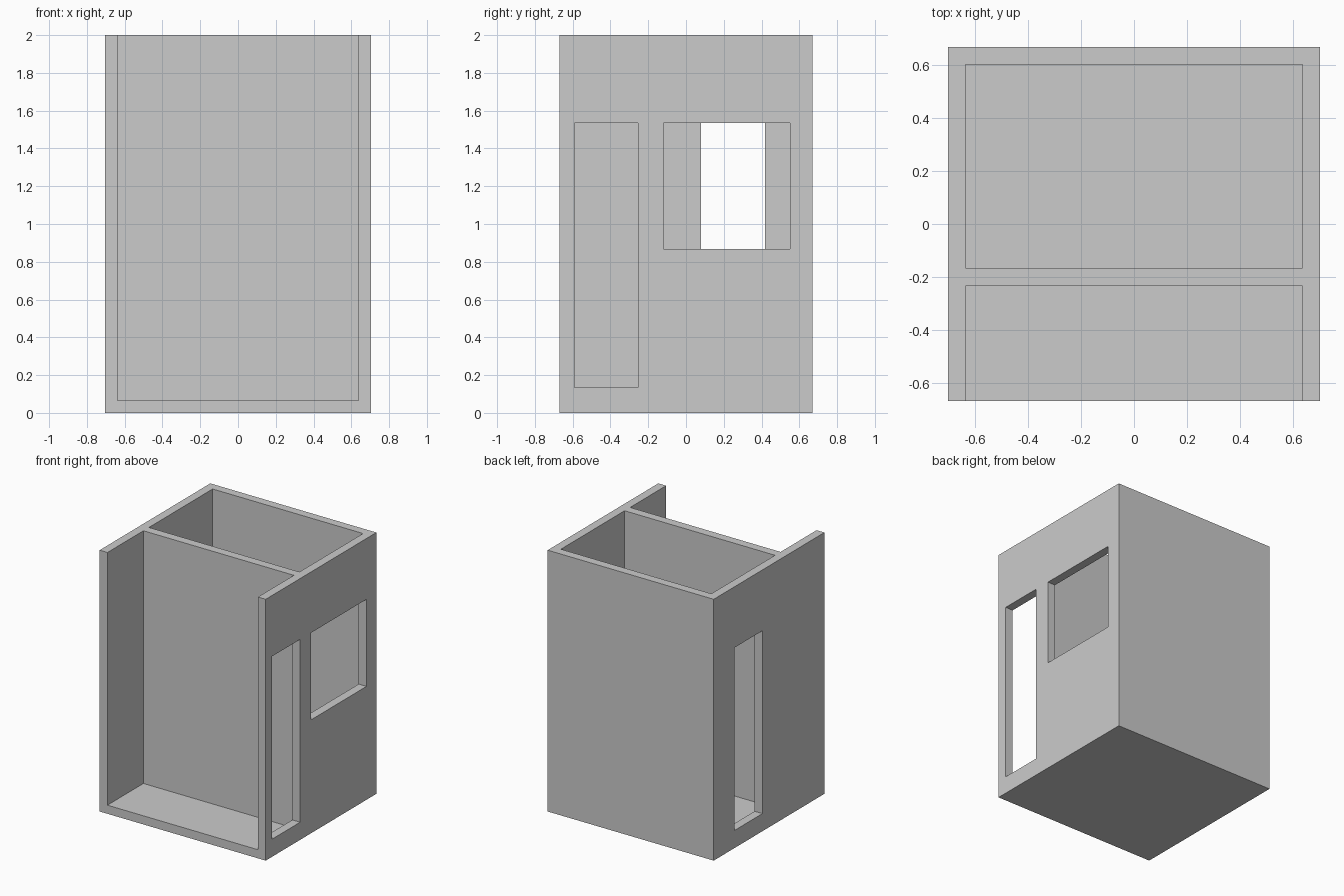
import bpy
from mathutils import Vector

if "Cube" in bpy.data.objects:
    bpy.data.objects.remove(bpy.data.objects["Cube"])

HX, HY, H = 0.703, 0.669, 2.0   # half width, half depth, height
T = 0.066                       # wall and floor thickness


def box(name, lo, hi):
    lo, hi = Vector(lo), Vector(hi)
    bpy.ops.mesh.primitive_cube_add(size=1, location=(lo + hi) / 2)
    ob = bpy.context.object
    ob.name = name
    ob.scale = hi - lo
    bpy.ops.object.transform_apply(location=True, rotation=False, scale=True)
    return ob


def carve(target, name, lo, hi):
    cutter = box(name, lo, hi)
    cutter.hide_render = True
    mod = target.modifiers.new(name, 'BOOLEAN')
    mod.operation = 'DIFFERENCE'
    mod.solver = 'EXACT'
    mod.object = cutter
    bpy.context.view_layer.objects.active = target
    bpy.ops.object.modifier_apply(modifier=mod.name)
    bpy.data.objects.remove(cutter, do_unlink=True)


# Solid block that becomes floor, outer walls and partition
shell = box("room_walls", (-HX, -HY, 0), (HX, HY, H))

# Closed rear room and open-fronted porch, both without a roof
carve(shell, "rear_room", (-HX + T, -0.167, T), (HX - T, HY - T, H + 1))
carve(shell, "front_porch", (-HX + T, -HY - 1, T), (HX - T, -0.234, H + 1))

# Right wall: doorway and window; left wall: doorway to the rear room
carve(shell, "right_doorway", (HX - 2 * T, -0.59, 0.135), (HX + 1, -0.253, 1.534))
carve(shell, "right_window", (HX - 2 * T, -0.12, 0.868), (HX + 1, 0.55, 1.534))
carve(shell, "left_doorway", (-HX - 1, 0.08, 0.135), (-HX + 2 * T, 0.418, 1.534))
